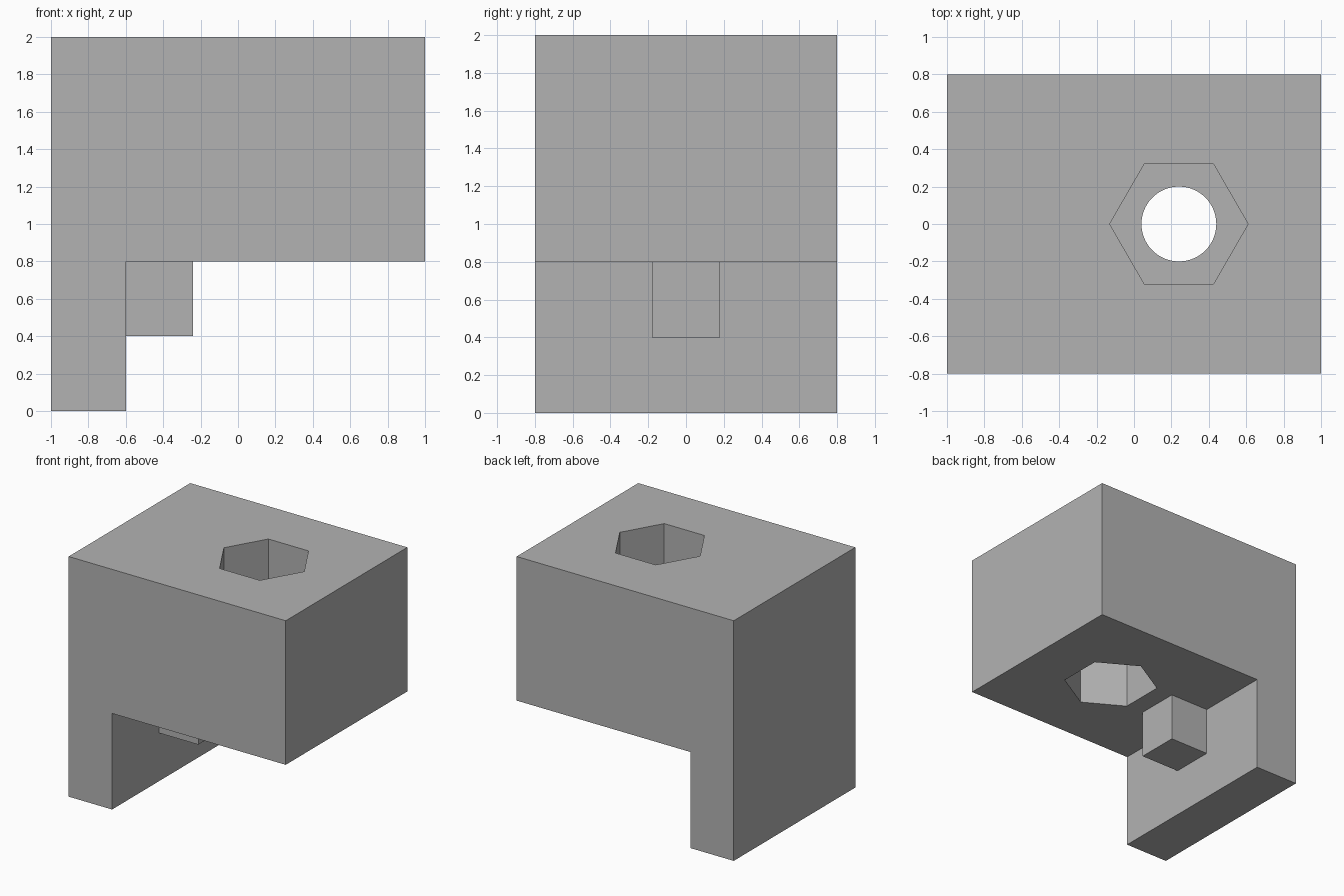
import bpy, bmesh, math
from mathutils import Matrix, Vector

default = bpy.data.objects.get("Cube")
if default:
    bpy.data.objects.remove(default, do_unlink=True)

HOLE_X = 0.24        # axis shared by the bore and both hex pockets
POCKET_DEPTH = 0.4

grey = bpy.data.materials.new("plain grey")
grey.use_nodes = True
grey.diffuse_color = (0.45, 0.45, 0.45, 1)
grey.node_tree.nodes["Principled BSDF"].inputs["Base Color"].default_value = grey.diffuse_color


def make_object(name, bm):
    bmesh.ops.recalc_face_normals(bm, faces=bm.faces)
    mesh = bpy.data.meshes.new(name)
    bm.to_mesh(mesh)
    bm.free()
    mesh.materials.append(grey)
    obj = bpy.data.objects.new(name, mesh)
    bpy.context.collection.objects.link(obj)
    return obj


def extruded_profile(name, points, y0, y1):
    """Extrude an (x, z) outline along y."""
    bm = bmesh.new()
    face = bm.faces.new([bm.verts.new((x, y0, z)) for x, z in points])
    result = bmesh.ops.extrude_face_region(bm, geom=[face])
    moved = [g for g in result["geom"] if isinstance(g, bmesh.types.BMVert)]
    bmesh.ops.translate(bm, verts=moved, vec=Vector((0, y1 - y0, 0)))
    return make_object(name, bm)


def prism(name, sides, radius, z0, z1, turn=0):
    """Upright prism on the hole axis."""
    bm = bmesh.new()
    place = Matrix.Translation((HOLE_X, 0, (z0 + z1) / 2)) @ Matrix.Rotation(turn, 4, "Z")
    bmesh.ops.create_cone(bm, cap_ends=True, segments=sides, radius1=radius,
                          radius2=radius, depth=z1 - z0, matrix=place)
    obj = make_object(name, bm)
    obj.hide_render = True
    return obj


def cut(target, cutter):
    mod = target.modifiers.new(cutter.name, "BOOLEAN")
    mod.operation = "DIFFERENCE"
    mod.solver = "EXACT"
    mod.object = cutter
    bpy.context.view_layer.objects.active = target
    bpy.ops.object.modifier_apply(modifier=mod.name)
    bpy.data.objects.remove(cutter, do_unlink=True)


# L-shaped body: thick block with a leg down its right side
body = extruded_profile("body", [(-1, 0), (-0.6, 0), (-0.6, 0.8), (1, 0.8), (1, 2), (-1, 2)],
                        -0.8, 0.8)

# Hex pockets above and below, a quarter pitch apart in angle, joined by a round bore
# create_cone starts its first corner on the y axis, so check the turn from a known corner
def hex_pocket(name, z0, z1, corner_along_x):
    cutter = prism(name, 6, 0.37, z0, z1)
    on_x = any(abs(v.co.y) < 0.001 for v in cutter.data.vertices)
    if on_x != corner_along_x:
        axis = Matrix.Translation((HOLE_X, 0, 0))
        cutter.data.transform(axis @ Matrix.Rotation(math.radians(30), 4, "Z") @ axis.inverted())
    return cutter


cut(body, hex_pocket("top_pocket", 2 - POCKET_DEPTH, 2.2, True))
cut(body, hex_pocket("bottom_pocket", 0.6, 0.8 + POCKET_DEPTH, False))
cut(body, prism("bore", 64, 0.2, 0.5, 2.3))

# Square peg in the inner corner
peg = extruded_profile("corner_peg", [(-0.6, 0.4), (-0.24, 0.4), (-0.24, 0.8), (-0.6, 0.8)],
                       -0.18, 0.18)

# Smooth the bore, keep every other edge crisp
bpy.ops.object.select_all(action="DESELECT")
body.select_set(True)
bpy.context.view_layer.objects.active = body
bpy.ops.object.shade_smooth_by_angle(angle=math.radians(30))
